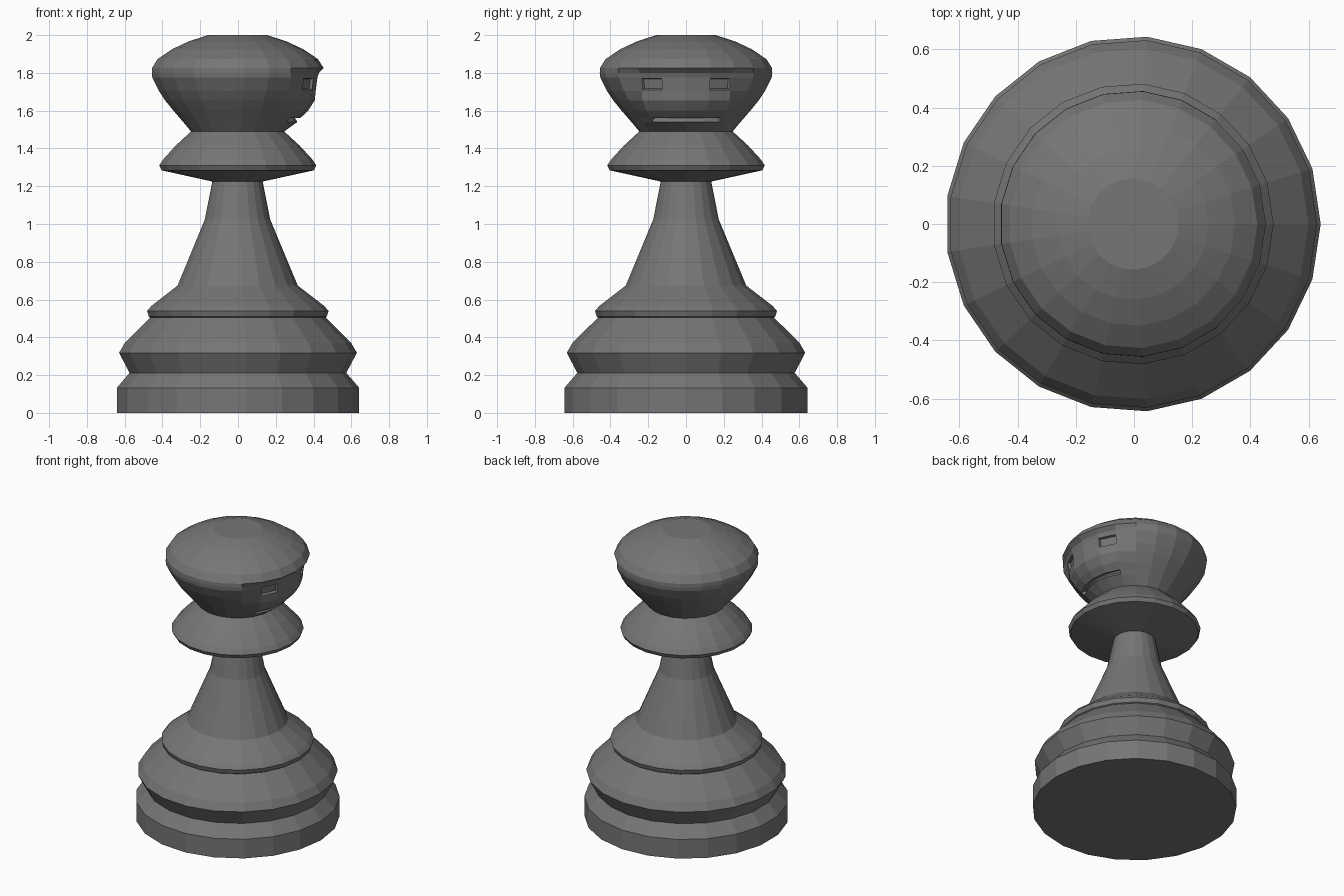
import bpy, bmesh, math

if "Cube" in bpy.data.objects:
    bpy.data.objects.remove(bpy.data.objects["Cube"])

SIDES = 21
STEP = 2 * math.pi / SIDES
SHIFT = -0.0036  # centres the odd-sided outline

dark = bpy.data.materials.new("dark_grey")
dark.diffuse_color = (.18, .18, .18, 1)
dark.use_nodes = True
dark.node_tree.nodes["Principled BSDF"].inputs["Base Color"].default_value = dark.diffuse_color


def make_object(name, bm):
    bmesh.ops.recalc_face_normals(bm, faces=bm.faces)
    mesh = bpy.data.meshes.new(name)
    bm.to_mesh(mesh)
    bm.free()
    mesh.materials.append(dark)
    obj = bpy.data.objects.new(name, mesh)
    obj.location.x = SHIFT
    bpy.context.collection.objects.link(obj)
    return obj


def lathe(profile, cap_bottom=False, cap_top=False, radius=None):
    """Revolve (radius, z) points; returns the bmesh and faces by (row, segment)."""
    bm = bmesh.new()
    rings = []
    for row, (r, z) in enumerate(profile):
        ring = []
        for k in range(SIDES):
            rr = radius(row, k) if radius else r
            ring.append(bm.verts.new((rr * math.cos(k * STEP), rr * math.sin(k * STEP), z)))
        rings.append(ring)
    faces = {}
    for i in range(len(rings) - 1):
        a, b = rings[i], rings[i + 1]
        for k in range(SIDES):
            n = (k + 1) % SIDES
            faces[i, k] = bm.faces.new((a[k], a[n], b[n], b[k]))
    if cap_bottom:
        bm.faces.new(rings[0][::-1])
    if cap_top:
        bm.faces.new(rings[-1])
    return bm, faces


# Stepped base
base = [(.645, 0), (.645, .133), (.577, .212), (.633, .318), (.603, .37),
        (.467, .505), (.474, .51), (.483, .54), (.459, .567), (.32, .674)]
make_object("base", lathe(base, cap_bottom=True)[0])

# Tapered stem
make_object("stem", lathe([(.32, .674), (.174, 1.024), (.134, 1.225)])[0])

# Collar
collar = [(.134, 1.225), (.405, 1.284), (.418, 1.31), (.397, 1.342),
          (.33, 1.415), (.248, 1.49)]
make_object("collar", lathe(collar)[0])

# Head, with a recessed face on the +x side
head = [(.248, 1.49), (.29, 1.54), (.309, 1.562), (.342, 1.6), (.387, 1.655),
        (.42, 1.705), (.455, 1.775), (.458, 1.8), (.457, 1.825), (.427, 1.873),
        (.35, 1.925), (.26, 1.967), (.157, 2.0)]
face_radius = {1: .318, 2: .335, 3: .375, 4: .41, 5: .415, 6: .424, 7: .432}


def head_radius(row, k):
    in_face = min(k, SIDES - k) <= 2
    return face_radius.get(row, head[row][0]) if in_face else head[row][0]


bm, faces = lathe(head, cap_top=True, radius=head_radius)
bmesh.ops.recalc_face_normals(bm, faces=bm.faces)

# Sunken eyes
for k in (1, SIDES - 2):
    bmesh.ops.inset_region(bm, faces=[faces[5, k]], thickness=.006)
    bmesh.ops.inset_region(bm, faces=[faces[5, k]], thickness=.008, depth=-.015)

# Sunken mouth
mouth = [faces[1, k % SIDES] for k in range(-2, 2)]
bmesh.ops.inset_region(bm, faces=mouth, thickness=.009, depth=-.025)
make_object("head", bm)
